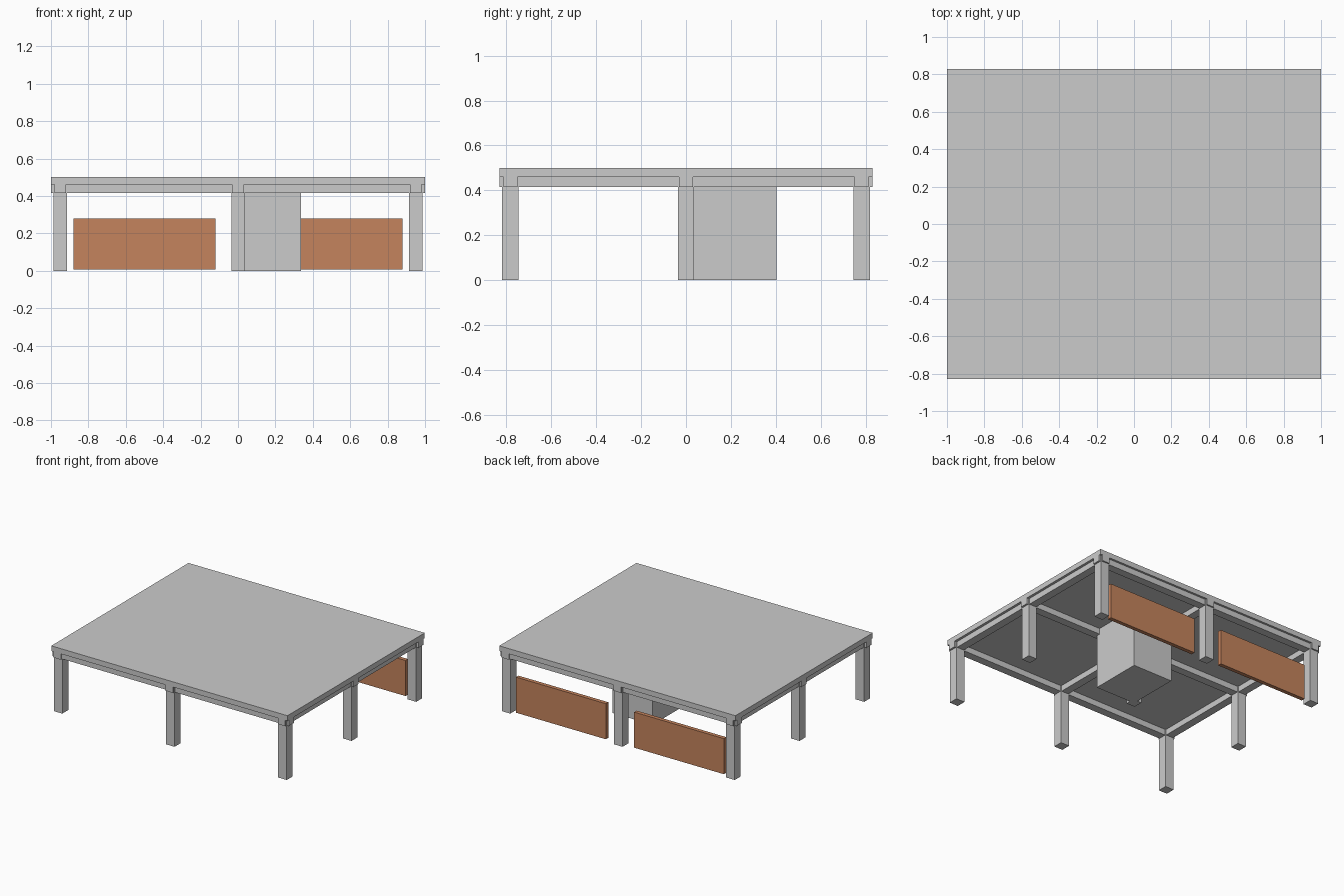
import bpy

if "Cube" in bpy.data.objects:
    bpy.data.objects.remove(bpy.data.objects["Cube"])

XS = (-0.95, 0.0, 0.95)      # column grid lines
YS = (-0.783, 0.0, 0.783)
SLAB_Z, BEAM_Z, TOP_Z = 0.46, 0.415, 0.5
COL, BEAM = 0.072, 0.062


def box(name, lo, hi, mat=None):
    bpy.ops.mesh.primitive_cube_add(size=1, location=[(a + b) / 2 for a, b in zip(lo, hi)])
    ob = bpy.context.object
    ob.name = name
    ob.scale = [b - a for a, b in zip(lo, hi)]
    bpy.ops.object.transform_apply(location=False, rotation=False, scale=True)
    if mat:
        ob.data.materials.append(mat)
    return ob


# Roof slab
box("roof_slab", (-1, -0.83, SLAB_Z), (1, 0.83, TOP_Z))

# Columns on a 3 x 3 grid
for x in XS:
    for y in YS:
        box("column", (x - COL / 2, y - COL / 2, 0), (x + COL / 2, y + COL / 2, SLAB_Z))

# Beams run the full slab size in both directions
for y in YS:
    box("long_beam", (-1, y - BEAM / 2, BEAM_Z), (1, y + BEAM / 2, SLAB_Z))
for x in XS:
    box("cross_beam", (x - BEAM / 2, -0.83, BEAM_Z), (x + BEAM / 2, 0.83, SLAB_Z))

# Solid core beside the central column
box("core", (0, 0, 0), (0.338, 0.404, SLAB_Z))

# Low brick walls along the back
brick = bpy.data.materials.new("brick")
brick.diffuse_color = (0.56, 0.23, 0.11, 1)
brick.use_nodes = True
brick.node_tree.nodes["Principled BSDF"].inputs["Base Color"].default_value = brick.diffuse_color
for s in (-1, 1):
    box("back_wall", (s * 0.5 - 0.38, 0.768, 0.008), (s * 0.5 + 0.38, 0.798, 0.28), brick)
